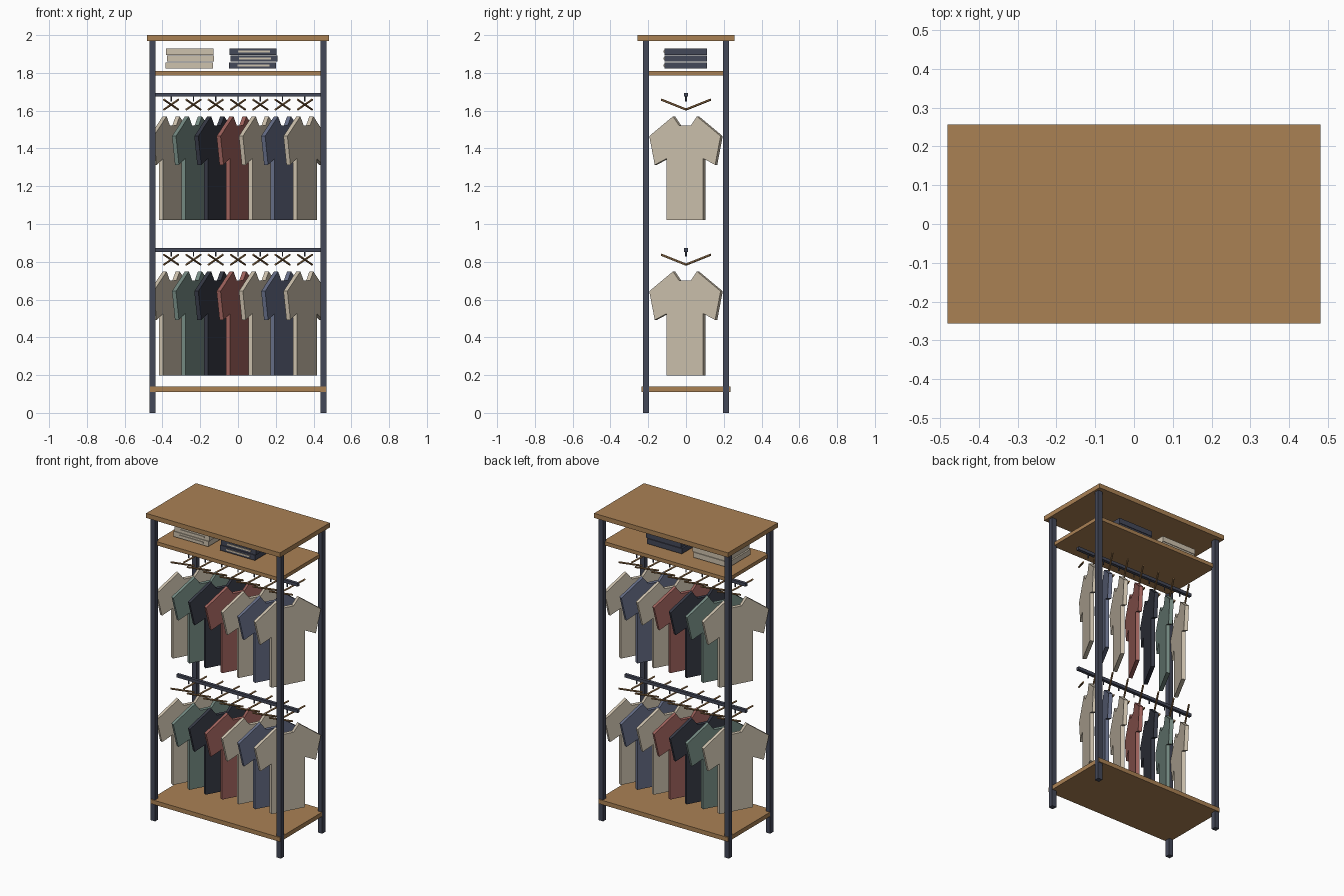
import bpy, bmesh, math
from mathutils import Vector, Matrix

cube = bpy.data.objects.get("Cube")
if cube:
    bpy.data.objects.remove(cube, do_unlink=True)


def material(name, *rgb):
    """Flat material from 0-255 display values, stored as linear."""
    lin = [((c / 255 + 0.055) / 1.055) ** 2.4 for c in rgb] + [1.0]
    m = bpy.data.materials.new(name)
    m.use_nodes = True
    m.diffuse_color = lin
    m.node_tree.nodes["Principled BSDF"].inputs["Base Color"].default_value = lin
    return m


WOOD = material("warm wood", 170, 129, 84)
STEEL = material("dark slate metal", 68, 72, 88)
BEIGE = material("beige cloth", 206, 194, 174)
GREEN = material("sage green cloth", 118, 140, 132)
NAVY = material("black navy cloth", 54, 57, 69)
RED = material("dusty red cloth", 160, 99, 93)
BLUE = material("slate blue cloth", 102, 110, 136)


def finish(name, bm, mat):
    bmesh.ops.recalc_face_normals(bm, faces=bm.faces)
    mesh = bpy.data.meshes.new(name)
    bm.to_mesh(mesh)
    bm.free()
    mesh.materials.append(mat)
    obj = bpy.data.objects.new(name, mesh)
    bpy.context.collection.objects.link(obj)
    return obj


def box(name, center, size, mat):
    bm = bmesh.new()
    bmesh.ops.create_cube(bm, size=1)
    bmesh.ops.scale(bm, vec=size, verts=bm.verts)
    bmesh.ops.translate(bm, vec=center, verts=bm.verts)
    return finish(name, bm, mat)


def rod(name, start, end, radius, mat, sides=8):
    a, b = Vector(start), Vector(end)
    turn = (b - a).to_track_quat('Z', 'Y').to_matrix().to_4x4()
    bm = bmesh.new()
    bmesh.ops.create_cone(bm, cap_ends=True, segments=sides, radius1=radius,
                          radius2=radius, depth=(b - a).length,
                          matrix=Matrix.Translation((a + b) / 2) @ turn)
    return finish(name, bm, mat)


# Half outline of a shirt: distance from its middle, height above its hem
HALF_SHIRT = [(0.11, 0), (0.11, 0.327), (0.182, 0.293), (0.215, 0.445),
              (0.072, 0.55), (0.036, 0.502)]
TURN = math.radians(-28.6)


def shirt(name, x, hem, mat, thickness=0.024):
    outline = HALF_SHIRT + [(-s, h) for s, h in reversed(HALF_SHIRT)]
    bm = bmesh.new()
    face = bm.faces.new([bm.verts.new((-thickness / 2, s, h)) for s, h in outline])
    side = bmesh.ops.extrude_face_region(bm, geom=[face])
    verts = [g for g in side["geom"] if isinstance(g, bmesh.types.BMVert)]
    bmesh.ops.translate(bm, vec=(thickness, 0, 0), verts=verts)
    bmesh.ops.transform(bm, verts=bm.verts, matrix=Matrix.Translation(
        (x, 0, hem)) @ Matrix.Rotation(TURN, 4, 'Z'))
    finish(name, bm, mat)


# Frame: boards and corner posts
box("top_board", (0, 0, 1.985), (0.962, 0.512, 0.03), WOOD)
box("upper_shelf", (0, 0, 1.798), (0.9, 0.42, 0.024), WOOD)
box("bottom_shelf", (0, 0, 0.125), (0.932, 0.47, 0.028), WOOD)
for sx, side in ((-1, "right"), (1, "left")):
    for sy, end in ((-1, "front"), (1, "back")):
        box(f"{end}_{side}_post", (sx * 0.452, sy * 0.212, 0.985),
            (0.032, 0.032, 1.97), STEEL)

# Two rails, each with seven hangers and shirts
CLOTHS = [BEIGE, GREEN, NAVY, RED, BEIGE, BLUE, BEIGE]
for row, z in (("lower", 0.863), ("upper", 1.684)):
    box(f"{row}_rail", (0, 0, z), (0.872, 0.02, 0.02), STEEL)
    for i, cloth in enumerate(CLOTHS):
        x = (i - 3) * 0.118
        tag = f"{row}_{i + 1}"
        rod(f"hanger_hook_{tag}", (x, 0, z - 0.036), (x, 0, z), 0.004, STEEL, 6)
        for s, end in ((-1, "front"), (1, "back")):
            rod(f"hanger_{end}_arm_{tag}", (x - s * 0.038, 0, z - 0.078),
                (x + s * 0.038, s * 0.13, z - 0.026), 0.006, WOOD, 6)
        shirt(f"shirt_{tag}", x, z - 0.664, cloth)

# Folded stacks on the upper shelf, with a pale fold strip at the front
for name, x, cloth in (("pale", -0.255, BEIGE), ("dark", 0.08, STEEL)):
    for i, shift in enumerate((-0.003, 0.004, 0)):
        z = 1.839 + i * 0.037
        box(f"{name}_folded_cloth_{i + 1}", (x + shift, -0.002, z),
            (0.25, 0.226, 0.034), cloth)
        box(f"{name}_fold_strip_{i + 1}", (x + shift + 0.005, -0.116, z),
            (0.17, 0.006, 0.01), BEIGE)
